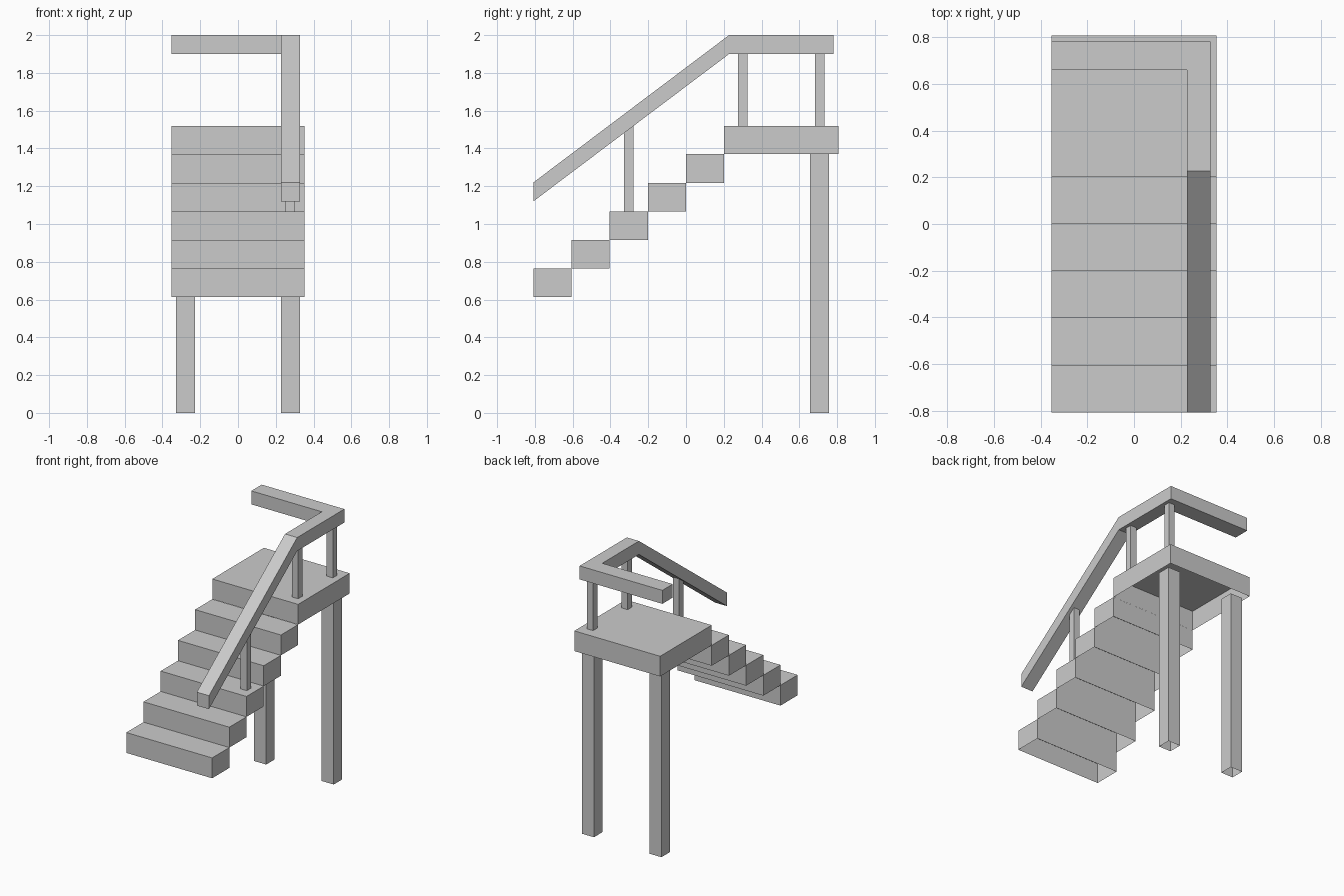
import bpy
import bmesh

cube = bpy.data.objects.get("Cube")
if cube:
    bpy.data.objects.remove(cube, do_unlink=True)

# Single flat colour
grey = bpy.data.materials.new("plain_grey")
grey.use_nodes = True
colour = (0.6, 0.6, 0.6, 1)
grey.diffuse_color = colour
grey.node_tree.nodes["Principled BSDF"].inputs["Base Color"].default_value = colour


def finish(name, bm):
    mesh = bpy.data.meshes.new(name)
    bm.to_mesh(mesh)
    bm.free()
    mesh.materials.append(grey)
    obj = bpy.data.objects.new(name, mesh)
    bpy.context.collection.objects.link(obj)
    return obj


def box(name, x, y, z, open_bottom=False):
    """Box spanning the (min, max) ranges, optionally hollow from below."""
    bm = bmesh.new()
    bmesh.ops.create_cube(bm, size=1)
    for v in bm.verts:
        for axis, (low, high) in enumerate((x, y, z)):
            v.co[axis] = high if v.co[axis] > 0 else low
    bm.normal_update()
    if open_bottom:
        under = [f for f in bm.faces if f.normal.z < -0.5]
        bmesh.ops.delete(bm, geom=under, context="FACES_ONLY")
    return finish(name, bm)


WIDTH = (-0.353, 0.353)
RISE, RUN = 0.1513, 0.202

# Five steps climbing to the platform
for i in range(5):
    y, z = -0.808 + i * RUN, 0.613 + i * RISE
    box(f"step_{i + 1}", WIDTH, (y, y + RUN), (z, z + RISE), True)

# Platform on two tall legs
box("platform", WIDTH, (0.202, 0.808), (1.37, 1.52), True)
for side, x in (("right", -0.328), ("left", 0.227)):
    box(f"{side}_leg", (x, x + 0.1), (0.657, 0.757), (0, 1.37), True)

# Handrail posts
for name, y, z in (("lower", -0.303, (1.067, 1.53)),
                   ("middle", 0.3, (1.52, 1.905)),
                   ("rear", 0.707, (1.52, 1.905))):
    box(f"{name}_rail_post", (0.252, 0.302), (y - 0.025, y + 0.025), z)

# Handrail swept through stations of outer point, inner point and underside height
stations = [((0.327, -0.808), (0.227, -0.808), 1.12),
            ((0.327, 0.228), (0.227, 0.228), 1.9),
            ((0.327, 0.782), (0.227, 0.66), 1.9),
            ((-0.353, 0.782), (-0.353, 0.66), 1.9)]
bm = bmesh.new()
rings = []
for outer, inner, z in stations:
    corners = [(*outer, z), (*outer, z + 0.1), (*inner, z + 0.1), (*inner, z)]
    rings.append([bm.verts.new(c) for c in corners])
for a, b in zip(rings, rings[1:]):
    for k in range(4):
        n = (k + 1) % 4
        bm.faces.new((a[k], a[n], b[n], b[k]))
bm.faces.new(rings[0])
bm.faces.new(rings[-1])
bmesh.ops.recalc_face_normals(bm, faces=bm.faces)
finish("handrail", bm)
